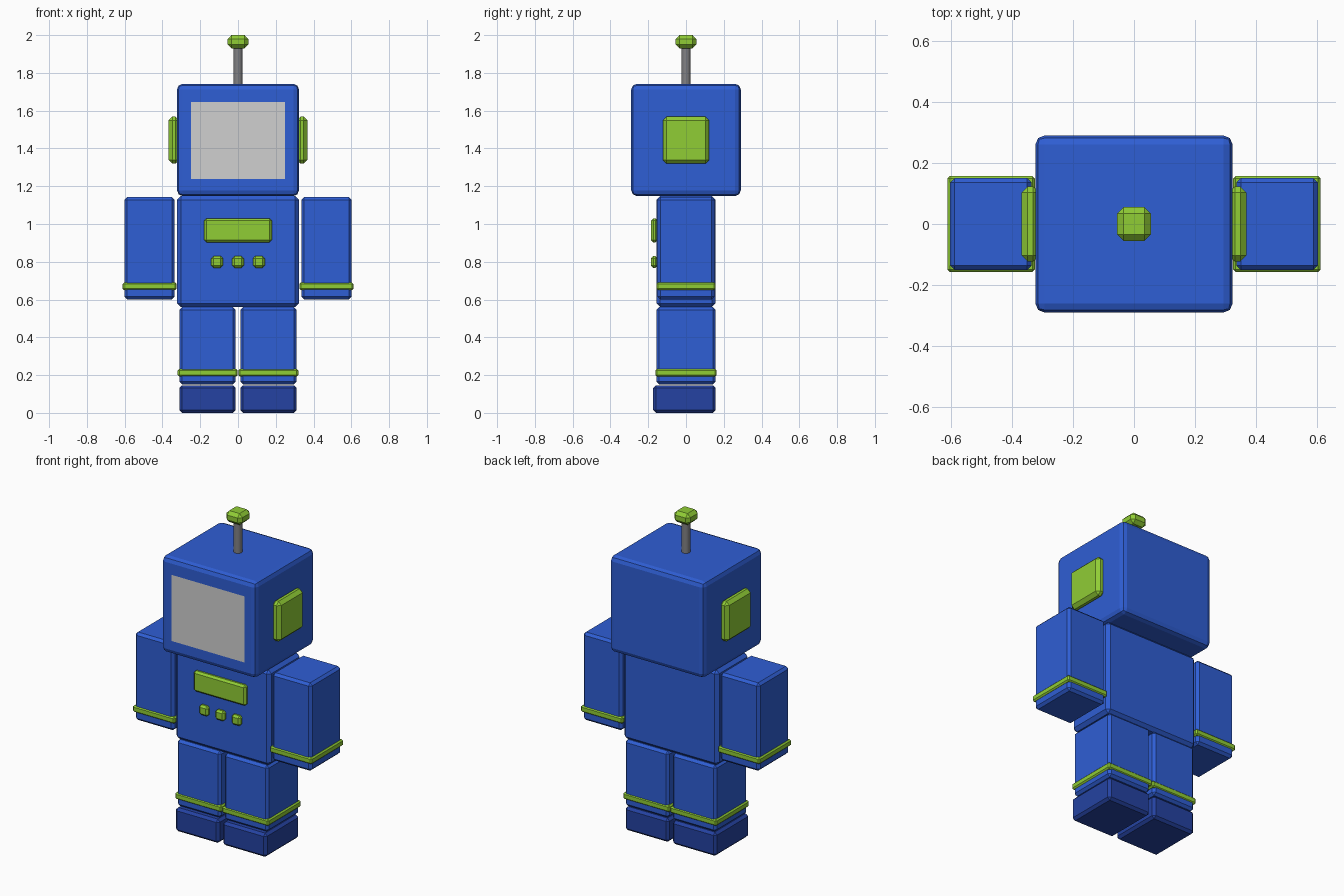
import bpy
from mathutils import Vector

if "Cube" in bpy.data.objects:
    bpy.data.objects.remove(bpy.data.objects["Cube"], do_unlink=True)


def material(name, rgb):
    mat = bpy.data.materials.new(name)
    mat.use_nodes = True
    color = (*rgb, 1.0)
    mat.diffuse_color = color
    mat.node_tree.nodes["Principled BSDF"].inputs["Base Color"].default_value = color
    return mat


blue = material("body blue", (0.028, 0.112, 0.66))
navy = material("foot blue", (0.018, 0.055, 0.36))
green = material("lime green", (0.28, 0.61, 0.036))
light_grey = material("screen grey", (0.63, 0.63, 0.63))
steel = material("antenna grey", (0.22, 0.22, 0.23))


def box(name, low, high, mat, bevel=0.015, segments=1):
    """Bevelled box spanning two opposite corners."""
    low, high = Vector(low), Vector(high)
    bpy.ops.mesh.primitive_cube_add(size=1, location=(low + high) / 2)
    obj = bpy.context.object
    obj.name = name
    for v in obj.data.vertices:
        v.co *= (high - low)
        continue
    obj.data.materials.append(mat)
    mod = obj.modifiers.new("Bevel", "BEVEL")
    mod.width = bevel
    mod.segments = segments
    return obj


def scale_box(name, low, high, mat, bevel=0.015, segments=1):
    """Box with its size stored in the mesh, so bevels stay even."""
    low, high = Vector(low), Vector(high)
    size = high - low
    bpy.ops.mesh.primitive_cube_add(size=1, location=(low + high) / 2)
    obj = bpy.context.object
    obj.name = name
    for v in obj.data.vertices:
        v.co = Vector(a * b for a, b in zip(v.co, size))
    obj.data.materials.append(mat)
    mod = obj.modifiers.new("Bevel", "BEVEL")
    mod.width = bevel
    mod.segments = segments
    return obj


box = scale_box


def pair(name, low, high, mat, bevel=0.015):
    """Left part at +x and its mirrored right twin."""
    box("left_" + name, low, high, mat, bevel)
    box("right_" + name, (-high[0], low[1], low[2]), (-low[0], high[1], high[2]), mat, bevel)


# Head and torso
box("head", (-0.323, -0.29, 1.148), (0.323, 0.29, 1.742), blue, 0.03, 2)
box("torso", (-0.323, -0.157, 0.56), (0.323, 0.157, 1.148), blue, 0.02)

# Face screen, a thin plate
bpy.ops.mesh.primitive_plane_add(size=1, location=(0, -0.293, 1.441), rotation=(1.5708, 0, 0))
screen = bpy.context.object
screen.name = "face_screen"
screen.scale = (0.498, 0.408, 1)
screen.data.materials.append(light_grey)

# Ears
pair("ear", (0.31, -0.123, 1.32), (0.368, 0.123, 1.568), green, 0.02)

# Antenna rod and tip
bpy.ops.mesh.primitive_cylinder_add(vertices=24, radius=0.024, depth=0.22, location=(0, 0, 1.835))
rod = bpy.context.object
rod.name = "antenna_rod"
rod.data.materials.append(steel)
bpy.ops.object.shade_smooth_by_angle()
box("antenna_tip", (-0.055, -0.055, 1.93), (0.055, 0.055, 2.0), green, 0.02)

# Chest panel and buttons
box("chest_panel", (-0.179, -0.185, 0.903), (0.179, -0.15, 1.03), green, 0.012)
for side, x in (("right", -0.111), ("middle", 0), ("left", 0.111)):
    box(side + "_button", (x - 0.031, -0.185, 0.768), (x + 0.031, -0.15, 0.83), green, 0.012)

# Arms and wrist bands
pair("arm", (0.335, -0.151, 0.6), (0.602, 0.151, 1.142), blue)
pair("wrist_band", (0.325, -0.157, 0.65), (0.611, 0.157, 0.69), green, 0.008)

# Legs, ankle bands and feet
pair("leg", (0.012, -0.157, 0.15), (0.311, 0.157, 0.56), blue)
pair("ankle_band", (0.002, -0.162, 0.193), (0.319, 0.162, 0.233), green, 0.008)
pair("foot", (0.012, -0.174, 0), (0.311, 0.157, 0.146), navy)
